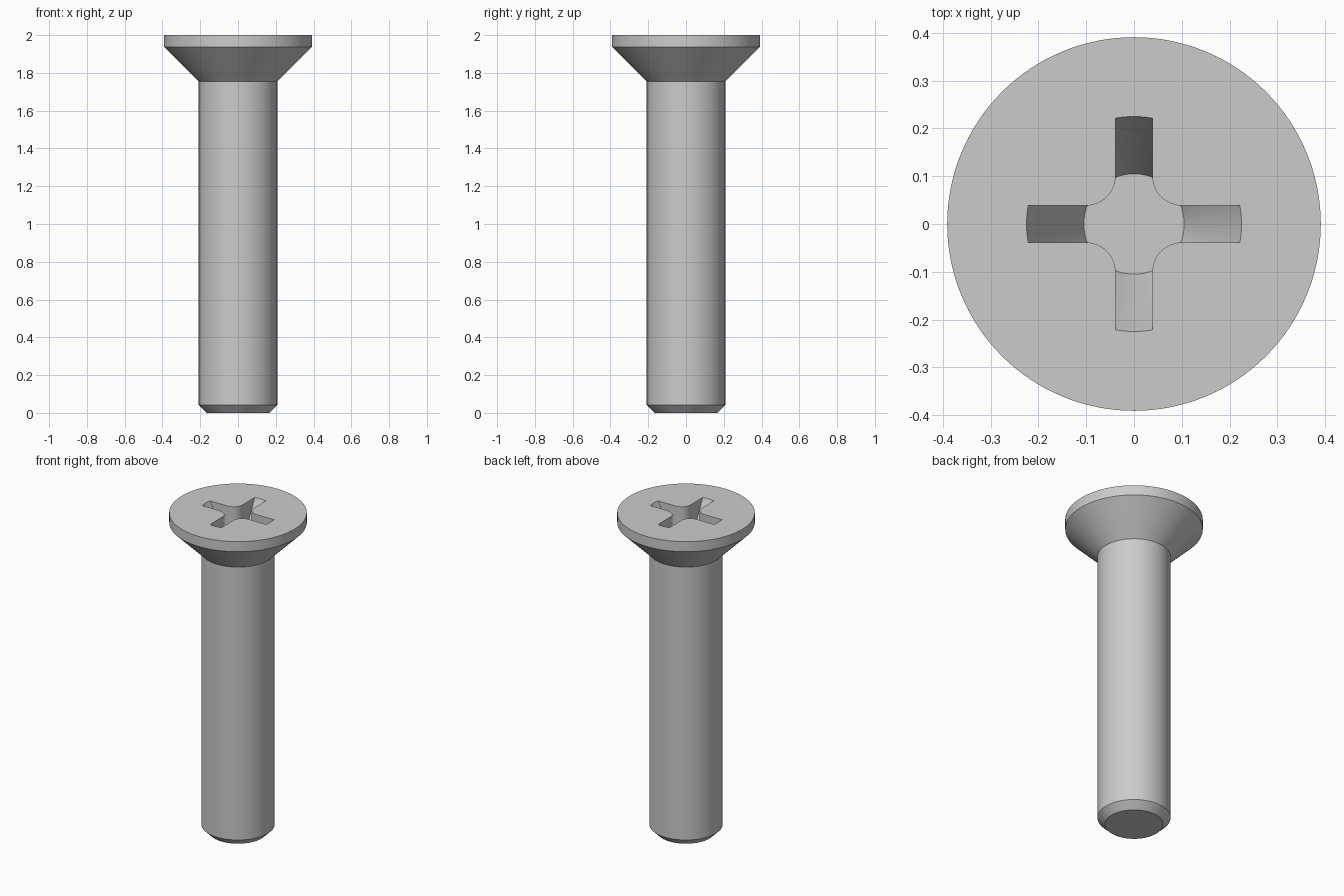
import bpy, bmesh, math
from mathutils import Matrix

cube = bpy.data.objects.get("Cube")
if cube:
    bpy.data.objects.remove(cube, do_unlink=True)

STEEL = (0.6, 0.6, 0.6, 1.0)
steel = bpy.data.materials.new("grey steel")
steel.use_nodes = True
steel.diffuse_color = STEEL
steel.node_tree.nodes["Principled BSDF"].inputs["Base Color"].default_value = STEEL


def add_object(name, bm):
    bmesh.ops.recalc_face_normals(bm, faces=bm.faces)
    mesh = bpy.data.meshes.new(name)
    bm.to_mesh(mesh)
    bm.free()
    mesh.materials.append(steel)
    obj = bpy.data.objects.new(name, mesh)
    bpy.context.collection.objects.link(obj)
    return obj


def lathe(name, profile, sides=128):
    """Solid of revolution about z from (radius, height) rings, capped at both ends."""
    bm = bmesh.new()
    rings = [[bm.verts.new((r * math.cos(2 * math.pi * i / sides),
                            r * math.sin(2 * math.pi * i / sides), z))
              for i in range(sides)] for r, z in profile]
    for low, high in zip(rings, rings[1:]):
        for i in range(sides):
            j = (i + 1) % sides
            bm.faces.new((low[i], low[j], high[j], high[i]))
    bm.faces.new(rings[0][::-1])
    bm.faces.new(rings[-1])
    return add_object(name, bm)


def cross_prism(name, reach, half_width, fillet, z0, z1):
    """Upright cross-shaped prism with rounded inner corners."""
    c = half_width + fillet
    quarter = [(reach, -half_width), (reach, half_width)]
    for k in range(13):
        a = math.radians(270 - 90 * k / 12)
        quarter.append((c + fillet * math.cos(a), c + fillet * math.sin(a)))
    bm = bmesh.new()
    outline = []
    for q in range(4):
        turn = Matrix.Rotation(q * math.pi / 2, 3, 'Z')
        for x, y in quarter:
            v = bm.verts.new((x, y, z0))
            v.co = turn @ v.co
            outline.append(v)
    base = bm.faces.new(outline)
    top = bmesh.ops.extrude_face_region(bm, geom=[base], use_keep_orig=True)
    for v in top["geom"]:
        if isinstance(v, bmesh.types.BMVert):
            v.co.z = z1
    return add_object(name, bm)


def boolean(target, tool, operation):
    """Apply a boolean and discard the tool."""
    mod = target.modifiers.new(operation.lower(), 'BOOLEAN')
    mod.operation, mod.object, mod.solver = operation, tool, 'EXACT'
    bpy.context.view_layer.objects.active = target
    bpy.ops.object.modifier_apply(modifier=mod.name)
    bpy.data.objects.remove(tool, do_unlink=True)


# Chamfered shank and countersunk head in one turned body
screw = lathe("countersunk_screw", [
    (0.165, 0.0), (0.208, 0.043), (0.208, 1.755), (0.391, 1.937), (0.391, 2.0)])

# Cross recess: a tapered cone trimmed to a cross, cut into the head
FLOOR, RIM_R, FLOOR_R = 1.761, 0.225, 0.105
slope = (RIM_R - FLOOR_R) / (2.0 - FLOOR)
recess = cross_prism("recess_cutter", 0.4, 0.0385, 0.062, FLOOR - 0.1, 2.2)
taper = lathe("recess_taper", [(FLOOR_R, FLOOR), (RIM_R + 0.1 * slope, 2.1)])
boolean(recess, taper, 'INTERSECT')
boolean(screw, recess, 'DIFFERENCE')

# Smooth turned surfaces with crisp edges
bpy.ops.object.select_all(action='DESELECT')
screw.select_set(True)
bpy.context.view_layer.objects.active = screw
bpy.ops.object.shade_smooth_by_angle(angle=math.radians(25))
